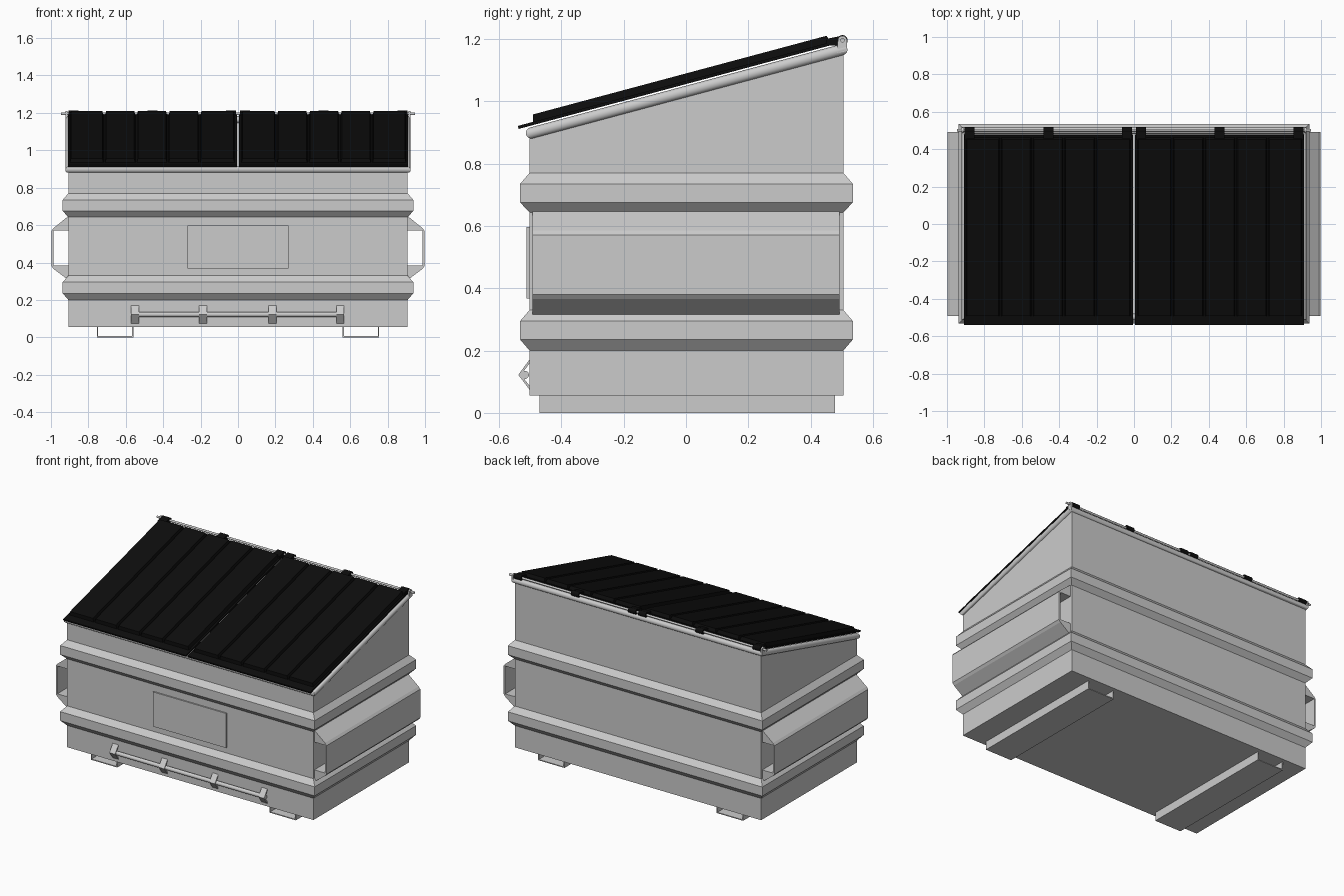
import bpy, bmesh, math
from mathutils import Matrix, Vector

if "Cube" in bpy.data.objects:
    bpy.data.objects.remove(bpy.data.objects["Cube"])

black = bpy.data.materials.new("black_plastic")
black.diffuse_color = (0.004, 0.004, 0.004, 1)
black.use_nodes = True
black.node_tree.nodes["Principled BSDF"].inputs["Base Color"].default_value = black.diffuse_color


def make(name, verts, faces, mat=None):
    me = bpy.data.meshes.new(name)
    bm = bmesh.new()
    vs = [bm.verts.new(v) for v in verts]
    for f in faces:
        bm.faces.new([vs[i] for i in f])
    bmesh.ops.recalc_face_normals(bm, faces=bm.faces)
    bm.to_mesh(me)
    bm.free()
    ob = bpy.data.objects.new(name, me)
    bpy.context.collection.objects.link(ob)
    if mat:
        me.materials.append(mat)
    return ob


def loft(name, rings, caps=(True, True), mat=None):
    """Skin a list of equal-length vertex rings."""
    n = len(rings[0])
    faces = [(k * n + i, k * n + (i + 1) % n, (k + 1) * n + (i + 1) % n, (k + 1) * n + i)
             for k in range(len(rings) - 1) for i in range(n)]
    if caps[0]:
        faces.append(tuple(range(n))[::-1])
    if caps[1]:
        faces.append(tuple(range((len(rings) - 1) * n, len(rings) * n)))
    return make(name, [v for r in rings for v in r], faces, mat)


def rect(x0, x1, y0, y1, z):
    return [(x0, y0, z), (x1, y0, z), (x1, y1, z), (x0, y1, z)]


def box(name, x0, x1, y0, y1, z0, z1, mat=None, inset=0):
    return loft(name, [rect(x0, x1, y0, y1, z0),
                       rect(x0 + inset, x1 - inset, y0 + inset, y1 - inset, z1)], mat=mat)


def prism_x(name, yz, x0, x1, mat=None):
    return loft(name, [[(x, y, z) for y, z in yz] for x in (x0, x1)], mat=mat)


def prism_y(name, xz, y0, y1):
    return loft(name, [[(x, y, z) for x, z in xz] for y in (y0, y1)])


def smooth(ob):
    for o in bpy.context.selected_objects:
        o.select_set(False)
    ob.select_set(True)
    bpy.context.view_layer.objects.active = ob
    bpy.ops.object.shade_smooth_by_angle(angle=math.radians(35))


def rod(name, x0, x1, y, z, r, mat=None, n=20):
    yz = [(y + r * math.cos(2 * math.pi * i / n), z + r * math.sin(2 * math.pi * i / n)) for i in range(n)]
    ob = prism_x(name, yz, x0, x1, mat)
    smooth(ob)
    return ob


HX, Y0, Y1 = 0.907, -0.502, 0.505
ZF, ZB = 0.897, 1.165

# Open-topped body with a sloping top edge
body = loft("body", [rect(-HX, HX, Y0, Y1, 0.055),
                     [(-HX, Y0, ZF), (HX, Y0, ZF), (HX, Y1, ZB), (-HX, Y1, ZB)]], (True, False))
sol = body.modifiers.new("wall", 'SOLIDIFY')
sol.thickness = 0.01
sol.offset = -1

# Stiffening bands around the body
for name, zs in (("lower_band", (0.2, 0.235, 0.295, 0.33)), ("upper_band", (0.643, 0.675, 0.735, 0.77))):
    loft(name, [rect(-HX - o, HX + o, Y0 - o, Y1 + o, z) for z, o in zip(zs, (0, 0.03, 0.03, 0))],
         (False, False))

# Round tube rim around the opening, mitred at the corners
corners = [Vector(c) for c in ((-0.905, -0.496, 0.898), (0.905, -0.496, 0.898),
                               (0.905, 0.5, 1.165), (-0.905, 0.5, 1.165))]
up = (corners[1] - corners[0]).cross(corners[2] - corners[1]).normalized()
rings = []
for i in range(5):
    c = corners[i % 4]
    a = (c - corners[(i - 1) % 4]).normalized()
    b = (corners[(i + 1) % 4] - c).normalized()
    out = a - b
    rings.append([c + 0.018 * (math.cos(t * math.pi / 8) * out + math.sin(t * math.pi / 8) * up)
                  for t in range(16)])
smooth(loft("rim_tube", rings, (False, False)))

# Fork pockets, skids and hinge ears on both sides
for s, side in ((-1, "left"), (1, "right")):
    pocket = [(0.905, 0.65), (0.985, 0.585), (0.997, 0.57), (0.997, 0.38), (0.985, 0.365), (0.905, 0.305),
              (0.905, 0.385), (0.986, 0.385), (0.986, 0.57), (0.905, 0.57)]
    prism_y(side + "_fork_pocket", [(s * x, z) for x, z in pocket], -0.492, 0.493)
    skid = [(0.56, 0.056), (0.56, 0), (0.755, 0), (0.755, 0.056),
            (0.749, 0.056), (0.749, 0.006), (0.566, 0.006), (0.566, 0.056)]
    prism_y(side + "_skid", [(s * x, z) for x, z in skid], -0.47, 0.478)
    ear = [(0.485, 1.155), (0.516, 1.16)] + [
        (0.502 + 0.015 * math.cos(t * math.pi / 6), 1.195 + 0.015 * math.sin(t * math.pi / 6)) for t in range(7)]
    prism_x(side + "_hinge_ear", ear, *sorted((s * 0.912, s * 0.922)))

# Front plate
box("front_plate", -0.27, 0.27, -0.511, -0.5, 0.367, 0.597)

# Front bar held by folded brackets
rod("front_bar", -0.567, 0.567, -0.517, 0.122, 0.013)
for i, x in enumerate((-0.55, -0.188, 0.185, 0.547)):
    prism_x(f"bar_bracket_{i + 1}", [(-0.5, 0.174), (-0.538, 0.122), (-0.5, 0.072),
                                     (-0.5, 0.084), (-0.529, 0.122), (-0.5, 0.162)], x - 0.021, x + 0.021)

# Pair of sloping lids with raised panels
tilt = Matrix.Translation((0, -0.537, 0.911)) @ Matrix.Rotation(math.radians(15), 4, 'X')
edges = (0.014, 0.205, 0.375, 0.545, 0.715, 0.903)
for s, side in ((-1, "left"), (1, "right")):
    parts = [box(side + "_lid", *sorted((s * 0.006, s * 0.91)), 0, 1.05, 0, 0.01, black)]
    for i in range(5):
        x0, x1 = sorted((s * (edges[i] + 0.004), s * (edges[i + 1] - 0.004)))
        parts.append(box(f"{side}_lid_panel_{i + 1}", x0, x1, 0.05, 1.038, 0.009, 0.033, black, 0.006))
    for p in parts:
        p.matrix_world = tilt
    # Hinge knuckles
    for i, x in enumerate((0.037, 0.457, 0.88)):
        rod(f"{side}_hinge_knuckle_{i + 1}", s * x - 0.027, s * x + 0.027, 0.502, 1.195, 0.017, black)
        prism_x(f"{side}_hinge_tab_{i + 1}", [(0.45, 1.178), (0.502, 1.18), (0.502, 1.21), (0.45, 1.2)],
                s * x - 0.027, s * x + 0.027, black)

# Hinge rod
rod("hinge_rod", -0.947, 0.947, 0.502, 1.195, 0.007)
